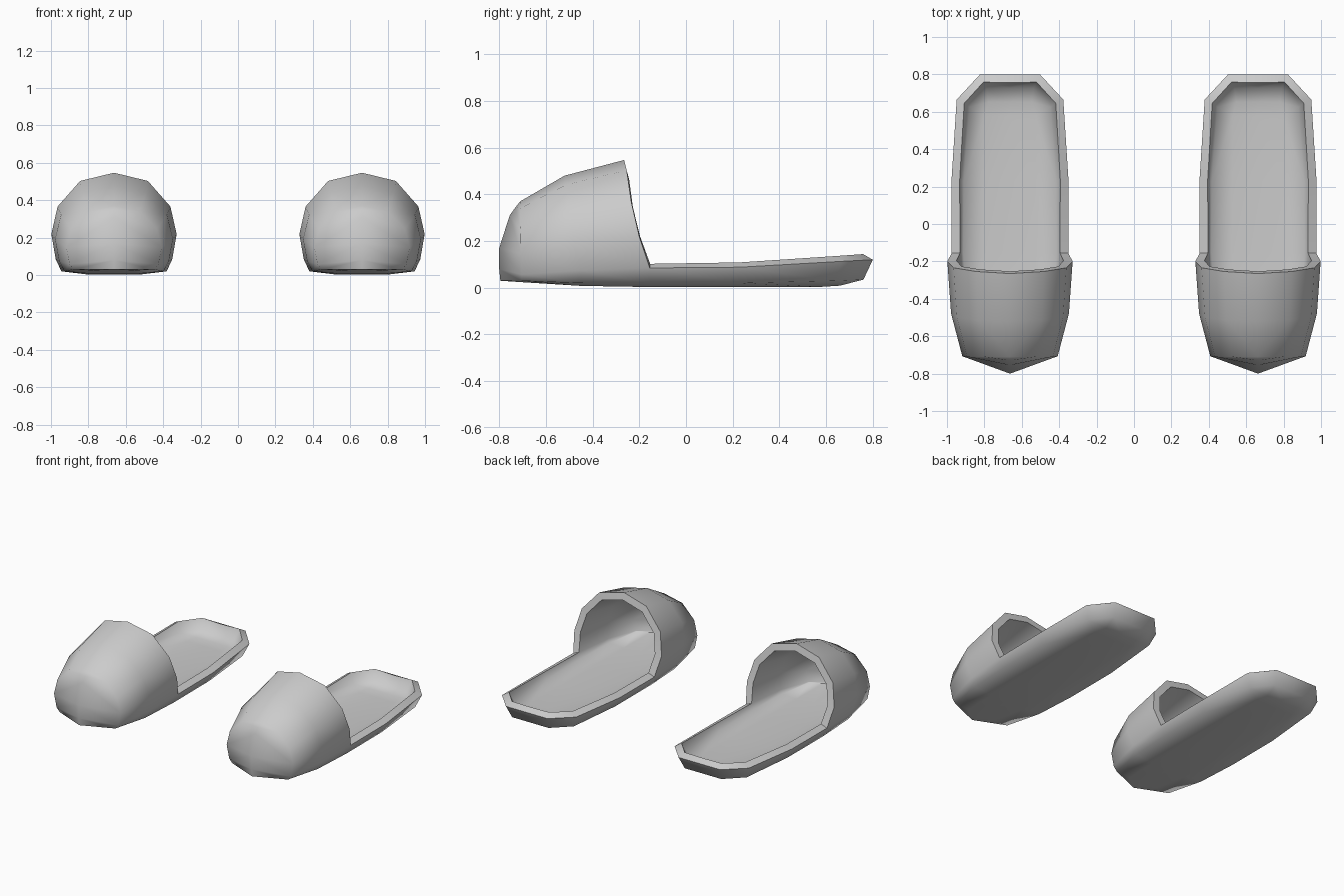
import bpy
import bmesh
from math import radians

cube = bpy.data.objects.get("Cube")
if cube:
    bpy.data.objects.remove(cube)

grey = bpy.data.materials.new("soft_grey")
grey.use_nodes = True
colour = (0.6, 0.6, 0.6, 1)
grey.diffuse_color = colour
grey.node_tree.nodes["Principled BSDF"].inputs["Base Color"].default_value = colour

# Half cross-section of the closed upper, from top centre down to sole centre
WIDTHS = [0, 0.54, 0.9, 1, 0.93, 0.84, 0.42, 0]
HEIGHTS = [1, 0.92, 0.67, 0.4, 0.155]
LEANS = [1, 0.9, 0.72, 0.41, 0]


def upper_section(width, y, lean, top, edge, bottom):
    """Section of the upper; lean slants it towards the toe with height."""
    zs = [top * h for h in HEIGHTS] + [edge, bottom, bottom]
    ys = [y - lean * f for f in LEANS] + [y] * 3
    return [(width * w, yy, z) for w, yy, z in zip(WIDTHS, ys, zs)]


def sole_section(rim, corner, under, centre_y):
    """Section of the open sole: rim, lower corner, underside, centre."""
    return [None] * 4 + [rim, corner, under, (0, centre_y, under[2])]


# Toe ridge on the centre line
toe = [(0, y, z) for y, z in
       [(-0.71, 0.37), (-0.73, 0.345), (-0.755, 0.31), (-0.8, 0.17),
        (-0.8, 0.08), (-0.795, 0.03), (-0.795, 0.03), (-0.795, 0.03)]]

sections = [
    toe,
    upper_section(0.255, -0.705, 0.005, 0.37, 0.03, 0.024),
    upper_section(0.315, -0.45, 0.07, 0.48, 0.02, 0.008),
    upper_section(0.335, -0.155, 0.11, 0.547, 0.02, 0.003),
    sole_section((0.313, 0.23, 0.088), (0.28, 0.23, 0.02), (0.14, 0.23, 0.003), 0.23),
    sole_section((0.285, 0.665, 0.113), (0.25, 0.64, 0.03), (0.14, 0.58, 0.004), 0.58),
    sole_section((0.16, 0.8, 0.12), (0.14, 0.76, 0.035), (0.12, 0.66, 0.009), 0.66),
    sole_section((0, 0.8, 0.12), (0, 0.76, 0.035), (0, 0.66, 0.009), 0.66),
]


def build_slipper(name, x):
    # Loft half of the outer skin from toe to heel
    bm = bmesh.new()
    grid = [[bm.verts.new(p) if p else None for p in s] for s in sections]
    for a, b in zip(grid, grid[1:]):
        for i in range(len(a) - 1):
            quad = (a[i], a[i + 1], b[i + 1], b[i])
            if all(quad):
                bm.faces.new(quad)
    bmesh.ops.remove_doubles(bm, verts=bm.verts, dist=0.0005)
    mesh = bpy.data.meshes.new(name)
    bm.to_mesh(mesh)
    bm.free()
    mesh.materials.append(grey)
    obj = bpy.data.objects.new(name, mesh)
    bpy.context.collection.objects.link(obj)
    obj.location.x = x

    # Mirror the half, then thicken inwards
    mirror = obj.modifiers.new("Mirror", "MIRROR")
    mirror.merge_threshold = 0.001
    wall = obj.modifiers.new("Wall", "SOLIDIFY")
    wall.thickness = 0.048
    wall.offset = -1
    wall.use_even_offset = True

    bpy.ops.object.select_all(action="DESELECT")
    obj.select_set(True)
    bpy.context.view_layer.objects.active = obj
    bpy.ops.object.convert(target="MESH")
    bpy.ops.object.shade_smooth_by_angle(angle=radians(60))


build_slipper("left_slipper", 0.663)
build_slipper("right_slipper", -0.663)
